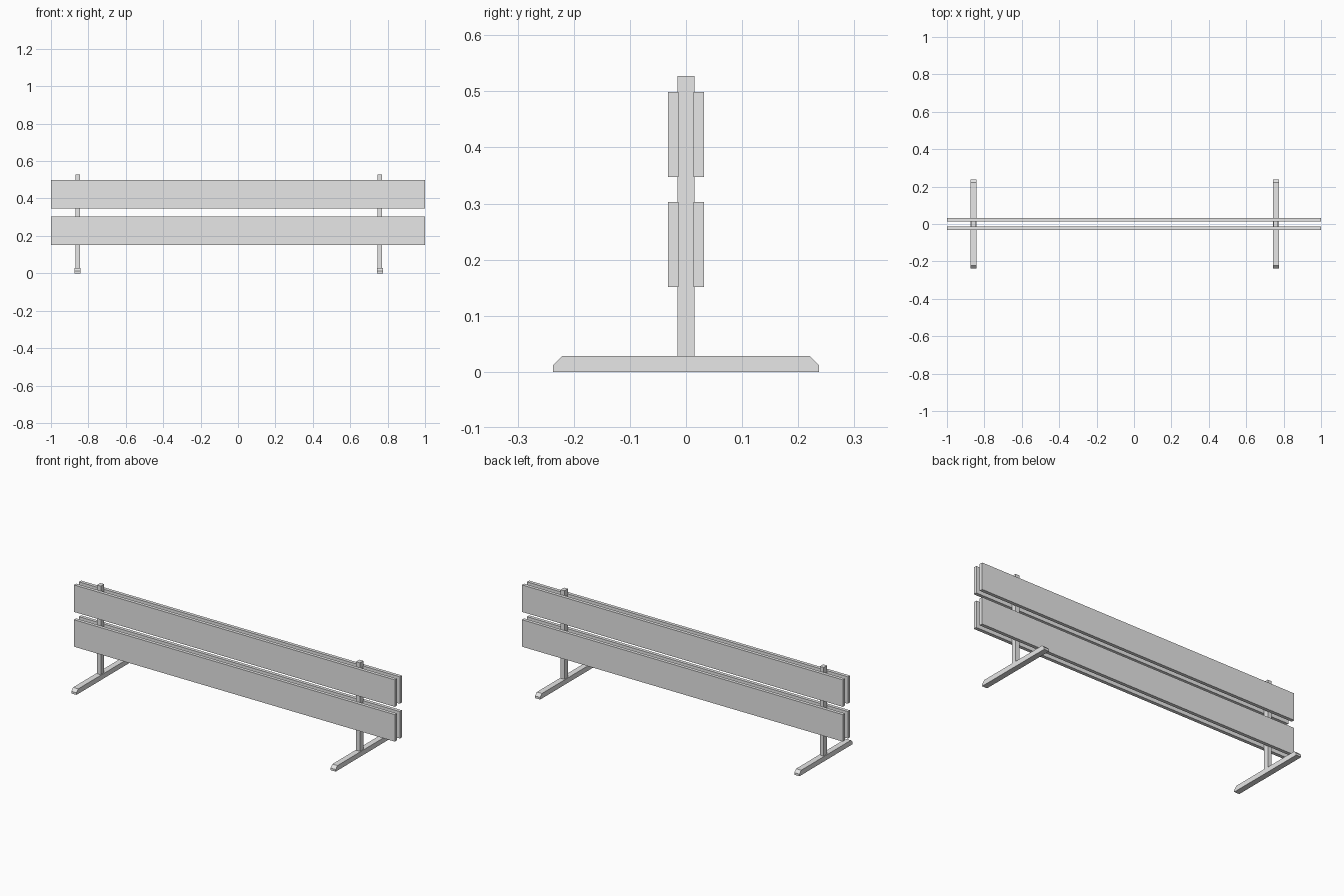
import bpy
import bmesh

cube = bpy.data.objects.get("Cube")
if cube:
    bpy.data.objects.remove(cube, do_unlink=True)

grey = bpy.data.materials.new("light_grey")
grey.use_nodes = True
grey.diffuse_color = (0.8, 0.8, 0.8, 1)
grey.node_tree.nodes["Principled BSDF"].inputs["Base Color"].default_value = (0.8, 0.8, 0.8, 1)


def extrude_profile(name, profile, x, width):
    """Extrude a closed (y, z) outline along x, centred on x."""
    bm = bmesh.new()
    face = bm.faces.new([bm.verts.new((x - width / 2, y, z)) for y, z in profile])
    grown = bmesh.ops.extrude_face_region(bm, geom=[face])["geom"]
    verts = [v for v in grown if isinstance(v, bmesh.types.BMVert)]
    bmesh.ops.translate(bm, vec=(width, 0, 0), verts=verts)
    bmesh.ops.recalc_face_normals(bm, faces=bm.faces)
    mesh = bpy.data.meshes.new(name)
    bm.to_mesh(mesh)
    bm.free()
    mesh.materials.append(grey)
    obj = bpy.data.objects.new(name, mesh)
    bpy.context.collection.objects.link(obj)
    return obj


def box(y0, y1, z0, z1):
    return [(y0, z0), (y1, z0), (y1, z1), (y0, z1)]


# Supports: a chamfered foot bar and an upright post on each side
FOOT_H, HALF, CUT = 0.028, 0.237, 0.016
foot = [(-HALF, 0), (HALF, 0), (HALF, FOOT_H - CUT), (HALF - CUT, FOOT_H),
        (CUT - HALF, FOOT_H), (-HALF, FOOT_H - CUT)]
for side, x in (("right", -0.857), ("left", 0.759)):
    extrude_profile(side + "_foot", foot, x, 0.032)
    extrude_profile(side + "_post", box(-0.015, 0.015, FOOT_H, 0.527), x, 0.024)

# Boards: two rows on both faces of the posts
for row, z in (("lower", 0.151), ("upper", 0.347)):
    extrude_profile(row + "_front_board", box(-0.032, -0.013, z, z + 0.152), 0, 2)
    extrude_profile(row + "_back_board", box(0.013, 0.032, z, z + 0.152), 0, 2)
